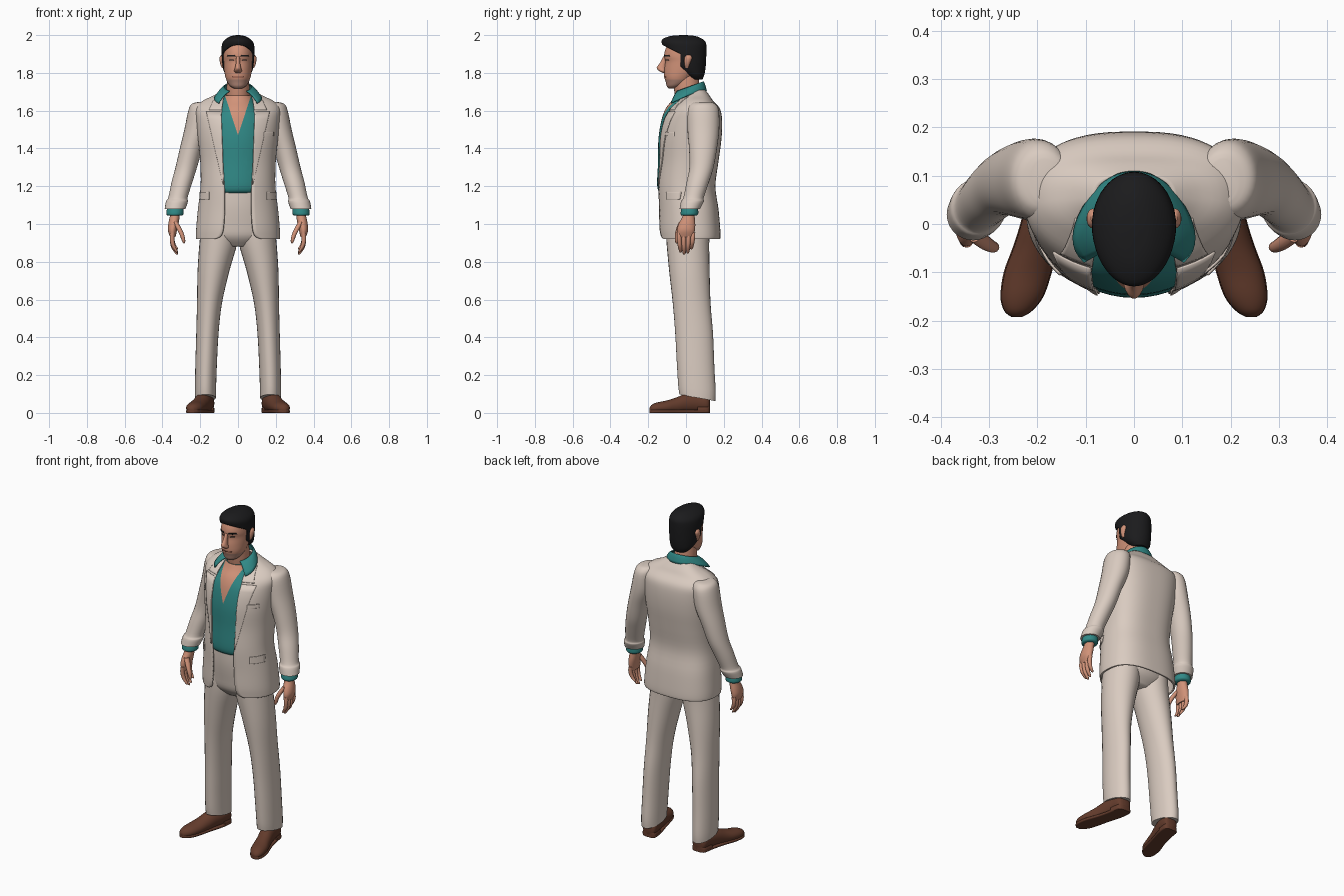
import bpy, bmesh
from math import sin, cos, asin, pi, copysign
from mathutils import Vector

cube = bpy.data.objects.get("Cube")
if cube:
    bpy.data.objects.remove(cube, do_unlink=True)


def material(name, r, g, b):
    m = bpy.data.materials.new(name)
    m.use_nodes = True
    m.diffuse_color = (r, g, b, 1)
    node = next(n for n in m.node_tree.nodes if n.type == "BSDF_PRINCIPLED")
    node.inputs["Base Color"].default_value = (r, g, b, 1)
    node.inputs["Roughness"].default_value = 0.8
    return m


LINEN = material("cream linen", 0.70, 0.60, 0.53)
TEAL = material("teal cotton", 0.03, 0.25, 0.24)
SKIN = material("tan skin", 0.64, 0.29, 0.19)
STUBBLE = material("stubble skin", 0.46, 0.25, 0.19)
LEATHER = material("brown leather", 0.13, 0.046, 0.026)
HAIR = material("black hair", 0.011, 0.011, 0.012)
LIP = material("dark lip", 0.28, 0.09, 0.06)


def spline(keys, steps=4):
    """Smooth interpolation through a list of equal-length tuples."""
    k = [keys[0]] + keys + [keys[-1]]
    out = []
    for seg in zip(k, k[1:], k[2:], k[3:]):
        for i in range(steps):
            t = i / steps
            out.append(tuple(
                0.5 * (2*q + (r-p)*t + (2*p - 5*q + 4*r - s)*t*t + (3*q - p - 3*r + s)*t**3)
                for p, q, r, s in zip(*seg)))
    return out + [keys[-1]]


def make(name, rows, mat, closed=True, caps=True, thick=0):
    """Skin rows of points with quads into a smooth object."""
    bm = bmesh.new()
    grid = [[bm.verts.new(p) for p in row] for row in rows]
    n = len(grid[0])
    for a, b in zip(grid, grid[1:]):
        for i in range(n if closed else n - 1):
            j = (i + 1) % n
            bm.faces.new((a[i], a[j], b[j], b[i]))
    if caps:
        bm.faces.new(grid[0][::-1])
        bm.faces.new(grid[-1])
        bmesh.ops.recalc_face_normals(bm, faces=bm.faces)
    me = bpy.data.meshes.new(name)
    bm.to_mesh(me)
    bm.free()
    me.materials.append(mat)
    me.shade_smooth()
    me.set_sharp_from_angle(angle=0.9)
    ob = bpy.data.objects.new(name, me)
    bpy.context.scene.collection.objects.link(ob)
    if thick:
        mod = ob.modifiers.new("thickness", "SOLIDIFY")
        mod.thickness = thick
        mod.offset = -1
    return ob


def ring(k, n, box=1.0, gap=0.0, upright=False):
    """Ellipse section; box flattens the back, gap opens the front."""
    x, y, z = k[:3]
    rx, ry = max(k[3], 0.001), max(k[4], 0.001)
    start = asin(min(1, gap / rx))
    pts = []
    for i in range(n):
        t = start + (2*pi - 2*start) * i / (n - 1 if gap else n)
        e = box if cos(t) < 0 else 1
        u = rx * copysign(abs(sin(t))**e, sin(t))
        v = ry * copysign(abs(cos(t))**e, -cos(t))
        pts.append(Vector((x + u, y, z + v) if upright else (x + u, y + v, z)))
    return pts


def loft(name, keys, mat, s=1, n=28, warp=None, caps=True, upright=False, thick=0):
    rows = [ring(k, n, upright=upright) for k in spline(keys)]
    for p in (p for row in rows for p in row):
        p.x *= s
        if warp:
            p.z = warp(p)
    return make(name, rows, mat, caps=caps, thick=thick)


def patch(name, rings, mat, z0, z1, lo, hi, s=1, off=0.005, thick=0.006, n=10):
    """Thin plate lying on the front of a loft; lo and hi are (bottom, top) x limits."""
    rows = []
    for i in range(n + 1):
        t = i / n
        z = z0 + (z1 - z0) * t
        a, b = next(((a, b) for a, b in zip(rings, rings[1:]) if a[2] <= z <= b[2]), rings[-2:])
        w = (z - a[2]) / (b[2] - a[2])
        _, cy, _, rx, ry = [p + (q - p) * w for p, q in zip(a[:5], b[:5])]
        x0, x1 = lo[0] + (lo[1] - lo[0]) * t, hi[0] + (hi[1] - hi[0]) * t
        row = []
        for j in range(n + 1):
            c = min(1, (x0 + (x1 - x0) * j / n) / rx)
            row.append((s * c * (rx + off), cy - (ry + off) * (1 - c*c)**0.5, z))
        rows.append(row[::s])
    return make(name, rows, mat, closed=False, caps=False, thick=thick)


def edit(ob, planes, drop=None, paint=None, mat=None):
    """Cut clean edges along planes, then drop or paint faces by a rule."""
    bm = bmesh.new()
    bm.from_mesh(ob.data)
    for co, no in planes:
        bmesh.ops.bisect_plane(bm, geom=bm.verts[:] + bm.edges[:] + bm.faces[:],
                               plane_co=co, plane_no=no, dist=1e-5)
    if drop:
        gone = [f for f in bm.faces if drop(f.calc_center_median())]
        bmesh.ops.delete(bm, geom=gone, context="FACES")
    if paint:
        ob.data.materials.append(mat)
        for f in bm.faces:
            f.material_index = int(paint(f.calc_center_median()))
    bm.to_mesh(ob.data)
    bm.free()


# jacket body: sections with a front gap as the last value
jacket = spline([
    (0, .018, .92, .222, .163, .125), (0, .018, .935, .223, .165, .092),
    (0, .015, .98, .221, .166, .078), (0, .01, 1.08, .212, .162, .072),
    (0, 0, 1.2, .198, .156, .073), (0, .012, 1.33, .2, .16, .08),
    (0, .021, 1.45, .212, .167, .088), (0, .033, 1.55, .222, .158, .09),
    (0, .045, 1.61, .225, .135, .085), (0, .05, 1.65, .19, .095, .08),
    (0, .055, 1.68, .13, .07, .072), (0, .055, 1.71, .08, .047, .06)])
make("jacket_body", [ring(k, 56, box=.75, gap=k[5]) for k in jacket], LINEN,
     closed=False, caps=False, thick=.01)
patch("breast_pocket", jacket, LINEN, 1.465, 1.487, (.135, .135), (.185, .185))

# shirt with an open neck
shirt = loft("shirt", [
    (0, 0, 1.165, .17, .135), (0, 0, 1.18, .178, .148), (0, 0, 1.22, .182, .153),
    (0, .01, 1.33, .185, .158), (0, .016, 1.45, .19, .162), (0, .01, 1.55, .17, .14),
    (0, .01, 1.61, .12, .118), (0, .012, 1.65, .09, .09), (0, .01, 1.68, .07, .07)], TEAL, n=48)
edit(shirt, [((0, 0, 1.47), (1, 0, -.33)), ((0, 0, 1.47), (1, 0, .33))],
     paint=lambda c: c.y < 0 and abs(c.x) < (c.z - 1.47) * .33, mat=SKIN)

# shirt collar: a standing band that folds out into two points
collar = []
for i in range(7):
    w = i / 6
    row = []
    for j in range(41):
        a = .65 + (2*pi - 1.3) * j / 40
        t = (1 + cos(a)) / 2
        low = Vector((sin(a) * (.09 + .1*t*t), .02 - cos(a) * (.09 + .04*t), 1.705 - .08*t*t))
        top = Vector((sin(a) * .074, .015 - cos(a) * .078, 1.755 - .055*t))
        row.append(low.lerp(top, w) + Vector((0, 0, .008 * sin(pi * w))))
    collar.append(row)
make("shirt_collar", collar, TEAL, closed=False, caps=False, thick=.006)

# trouser seat
loft("trouser_seat", [(0, 0, 1.2, .175, .135), (0, .005, 1.1, .19, .138),
                      (0, .01, 1.0, .198, .13), (0, .01, .93, .19, .115),
                      (0, .01, .88, .1, .07)], LINEN, n=40)

# neck and head
loft("neck", [(0, .025, 1.6, .06, .065), (0, .01, 1.68, .062, .068),
              (0, 0, 1.76, .058, .068), (0, 0, 1.82, .05, .06)], SKIN)
head_keys = [
    (0, -.072, 1.718, .022, .02), (0, -.06, 1.73, .042, .042), (0, -.045, 1.75, .056, .062),
    (0, -.035, 1.78, .067, .08), (0, -.015, 1.82, .074, .1), (0, -.008, 1.86, .077, .102),
    (0, -.01, 1.89, .078, .106), (0, -.005, 1.93, .076, .102), (0, 0, 1.965, .064, .083),
    (0, 0, 1.985, .03, .04)]
head = loft("head", head_keys, SKIN, n=40)
edit(head, [((0, 0, 1.765), (0, 0, 1))], paint=lambda c: c.z < 1.765, mat=STUBBLE)
face = spline(head_keys)
loft("nose", [(0, -.11, 1.888, .009, .01), (0, -.121, 1.855, .011, .016),
              (0, -.13, 1.827, .016, .025), (0, -.124, 1.81, .021, .018),
              (0, -.115, 1.8, .011, .008)], SKIN, n=16)
patch("mouth", face, LIP, 1.776, 1.781, (-.028, -.032), (.028, .032), off=.002, thick=.003)

# hair: a cap trimmed to the hairline, sideburns and nape
hair = loft("hair", [
    (0, .055, 1.765, .042, .032), (0, .04, 1.79, .066, .057), (0, .01, 1.83, .081, .094),
    (0, 0, 1.88, .086, .107), (0, -.005, 1.93, .087, .113), (0, -.012, 1.96, .082, .117),
    (0, -.018, 1.98, .064, .104), (0, -.016, 1.995, .036, .066), (0, -.012, 2, .006, .012)],
    HAIR, n=48, thick=.014)
edit(hair, [((0, -.11, 1.94), (0, .5, 1)), ((0, -.03, 0), (0, 1, 0)), ((0, -.03, 1.835), (0, 1, 1))],
     drop=lambda c: c.z < 1.94 - .5 * (c.y + .11) and (c.y < -.03 or c.z < 1.835 - (c.y + .03)))

for side, s in (("left", 1), ("right", -1)):
    # lapels and hip pockets
    patch(side + "_lapel", jacket, LINEN, 1.21, 1.595, (.074, .088), (.078, .165), s)
    patch(side + "_jacket_collar", jacket, LINEN, 1.605, 1.675, (.085, .074), (.15, .118), s)
    patch(side + "_pocket_flap", jacket, LINEN, 1.13, 1.17, (.15, .15), (.2, .198), s)
    # sleeve with a turned end, then the shirt cuff
    loft(side + "_sleeve", [
        (.185, .09, 1.645, .03, .045), (.19, .09, 1.635, .056, .066), (.197, .09, 1.6, .066, .084),
        (.215, .092, 1.5, .069, .084), (.247, .09, 1.4, .061, .074), (.274, .082, 1.3, .057, .064),
        (.297, .062, 1.22, .055, .059), (.318, .04, 1.14, .051, .054), (.323, .034, 1.12, .058, .06),
        (.333, .02, 1.08, .055, .054)], LINEN, s)
    loft(side + "_cuff", [(.332, .02, 1.09, .042, .043), (.334, .018, 1.055, .046, .047),
                          (.335, .016, 1.045, .038, .04)], TEAL, s)
    # hand
    loft(side + "_palm", [
        (.332, .018, 1.07, .026, .03), (.335, .014, 1.04, .026, .032), (.342, .005, 1.0, .027, .044),
        (.347, 0, .965, .024, .047), (.345, -.002, .93, .014, .04)], SKIN, s, n=20)
    for i, finger in enumerate(("index", "middle", "ring", "little")):
        y = -.036 + .024 * i
        d = (.09, .1, .094, .075)[i]
        loft(f"{side}_{finger}_finger", [
            (.346, y, .955, .012, .013), (.349, y, .955 - d*.4, .012, .012),
            (.342, y*.9, .955 - d*.8, .011, .011), (.326, y*.8, .955 - d*1.1, .007, .008),
            (.322, y*.8, .95 - d*1.12, .003, .003)], SKIN, s, n=12)
    loft(side + "_thumb", [
        (.332, -.02, 1.01, .014, .018), (.312, -.036, .975, .014, .016), (.296, -.046, .94, .012, .013),
        (.288, -.048, .91, .009, .01), (.286, -.048, .897, .003, .004)], SKIN, s, n=12)
    # trouser leg, with the hem dropping toward the heel
    loft(side + "_trouser_leg", [
        (.097, .01, 1.0, .095, .118), (.104, .01, .9, .1, .113), (.13, .018, .75, .084, .107),
        (.151, .03, .58, .066, .1), (.162, .043, .42, .059, .1), (.169, .051, .25, .057, .099),
        (.172, .058, .13, .056, .099), (.172, .06, .08, .055, .095)], LINEN, s,
        warp=lambda p: p.z - .25 * (p.y - .06) * max(0, 1 - p.z / .3))
    # shoe: upper, sole and heel
    shoe = [(.165, .128, .045, .02, .03), (.168, .115, .05, .042, .05), (.175, .06, .055, .045, .055),
            (.19, 0, .05, .044, .052), (.205, -.05, .037, .045, .045), (.22, -.1, .03, .048, .036),
            (.232, -.15, .026, .043, .03), (.24, -.18, .022, .028, .022), (.243, -.193, .018, .01, .01)]
    loft(side + "_shoe", shoe, LEATHER, s, upright=True, warp=lambda p: max(p.z, .012))
    loft(side + "_sole", [(x, y, .008, rx * 1.04, .02) for x, y, z, rx, rz in shoe], LEATHER, s,
         upright=True, warp=lambda p: min(max(p.z, 0), .015))
    loft(side + "_heel", [(x, y, .015, rx * 1.03, .04) for x, y, z, rx, rz in shoe[:3]], LEATHER, s,
         upright=True, warp=lambda p: min(max(p.z, 0), .03))
    # ear, brow and eye
    loft(side + "_ear", [(.079, .004, 1.825, .006, .008), (.084, .006, 1.85, .011, .015),
                         (.086, .012, 1.88, .012, .02), (.085, .012, 1.896, .004, .009)], SKIN, s, n=14)
    patch(side + "_brow", face, HAIR, 1.886, 1.894, (.014, .016), (.056, .052), s, off=.003, thick=.004)
    patch(side + "_eye", face, HAIR, 1.866, 1.871, (.022, .024), (.046, .044), s, off=.002, thick=.003)
